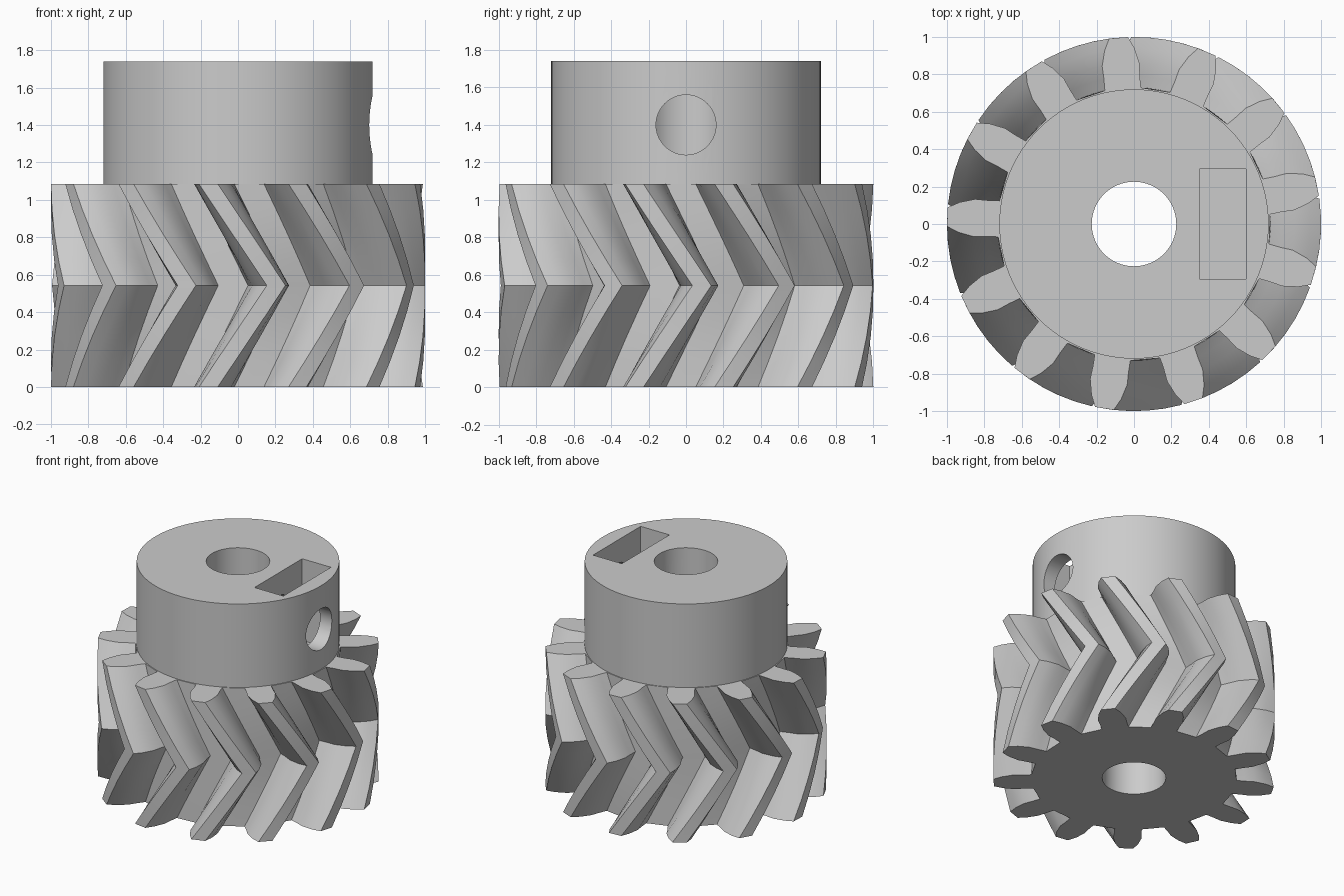
import bpy
import bmesh
from math import radians, sin, cos, pi

TEETH = 13
GEAR_H = 1.085
TOP = 1.74
TWIST = radians(20.9)
START = radians(177.8)
SLICES = 4            # slices in each half of the herringbone

if "Cube" in bpy.data.objects:
    bpy.data.objects.remove(bpy.data.objects["Cube"])

grey = bpy.data.materials.new("plain_grey")
grey.use_nodes = True
COLOUR = (0.6, 0.6, 0.6, 1)
grey.diffuse_color = COLOUR
grey.node_tree.nodes["Principled BSDF"].inputs["Base Color"].default_value = COLOUR


def add_object(name, bm):
    bmesh.ops.recalc_face_normals(bm, faces=bm.faces)
    mesh = bpy.data.meshes.new(name)
    bm.to_mesh(mesh)
    bm.free()
    mesh.materials.append(grey)
    obj = bpy.data.objects.new(name, mesh)
    bpy.context.collection.objects.link(obj)
    return obj


def loft(name, rings):
    """Skin a stack of equal point rings and cap both ends."""
    bm = bmesh.new()
    loops = [[bm.verts.new(p) for p in ring] for ring in rings]
    n = len(loops[0])
    for low, high in zip(loops, loops[1:]):
        for i in range(n):
            j = (i + 1) % n
            bm.faces.new((low[i], low[j], high[j], high[i]))
    bm.faces.new(loops[0][::-1])
    bm.faces.new(loops[-1])
    return add_object(name, bm)


def cylinder(name, r, z0, z1, sides=96):
    ring = [(r * cos(2 * pi * i / sides), r * sin(2 * pi * i / sides)) for i in range(sides)]
    return loft(name, [[(x, y, z) for x, y in ring] for z in (z0, z1)])


def cut(target, cutter):
    mod = target.modifiers.new("cut", "BOOLEAN")
    mod.operation = "DIFFERENCE"
    mod.solver = "EXACT"
    mod.object = cutter
    bpy.context.view_layer.objects.active = target
    bpy.ops.object.modifier_apply(modifier=mod.name)


# Tooth flank: radius and half angle in degrees, from root to tip
FLANK = [(0.73, 7.6), (0.79, 7.0), (0.86, 6.7), (0.94, 4.9), (1.0, 2.9)]
TOOTH = [(r, -a) for r, a in FLANK] + [(r, a) for r, a in reversed(FLANK)]


def gear_ring(z, turn):
    ring = []
    for k in range(TEETH):
        centre = START + turn + 2 * pi * k / TEETH
        for r, a in TOOTH:
            t = centre + radians(a)
            ring.append((r * cos(t), r * sin(t), z))
    return ring


# Herringbone gear: twists one way to mid height, then back
steps = 2 * SLICES
gear = loft("herringbone_gear",
            [gear_ring(GEAR_H * s / steps, TWIST * (1 - abs(s / SLICES - 1)))
             for s in range(steps + 1)])

# Hub collar above the gear
hub = cylinder("hub_collar", 0.72, GEAR_H - 0.02, TOP)

# Cutters: shaft bore, set screw hole and nut slot
bore = cylinder("bore_cutter", 0.226, -0.2, TOP + 0.2, 64)

screw = cylinder("screw_hole_cutter", 0.16, 0, 1, 48)
screw.rotation_euler = (0, pi / 2, 0)
screw.location = (0, 0, 1.4)

bm = bmesh.new()
bmesh.ops.create_cube(bm, size=1)
slot = add_object("nut_slot_cutter", bm)
slot.scale = (0.25, 0.59, 0.8)
slot.location = (0.475, 0, 1.5)
bpy.context.view_layer.update()

cut(gear, bore)
for cutter in (bore, screw, slot):
    cut(hub, cutter)
for cutter in (bore, screw, slot):
    bpy.data.objects.remove(cutter)

# Smooth curved walls, keep hard edges
for obj in (gear, hub):
    bpy.ops.object.select_all(action="DESELECT")
    obj.select_set(True)
    bpy.context.view_layer.objects.active = obj
    bpy.ops.object.shade_smooth_by_angle(angle=radians(25))
